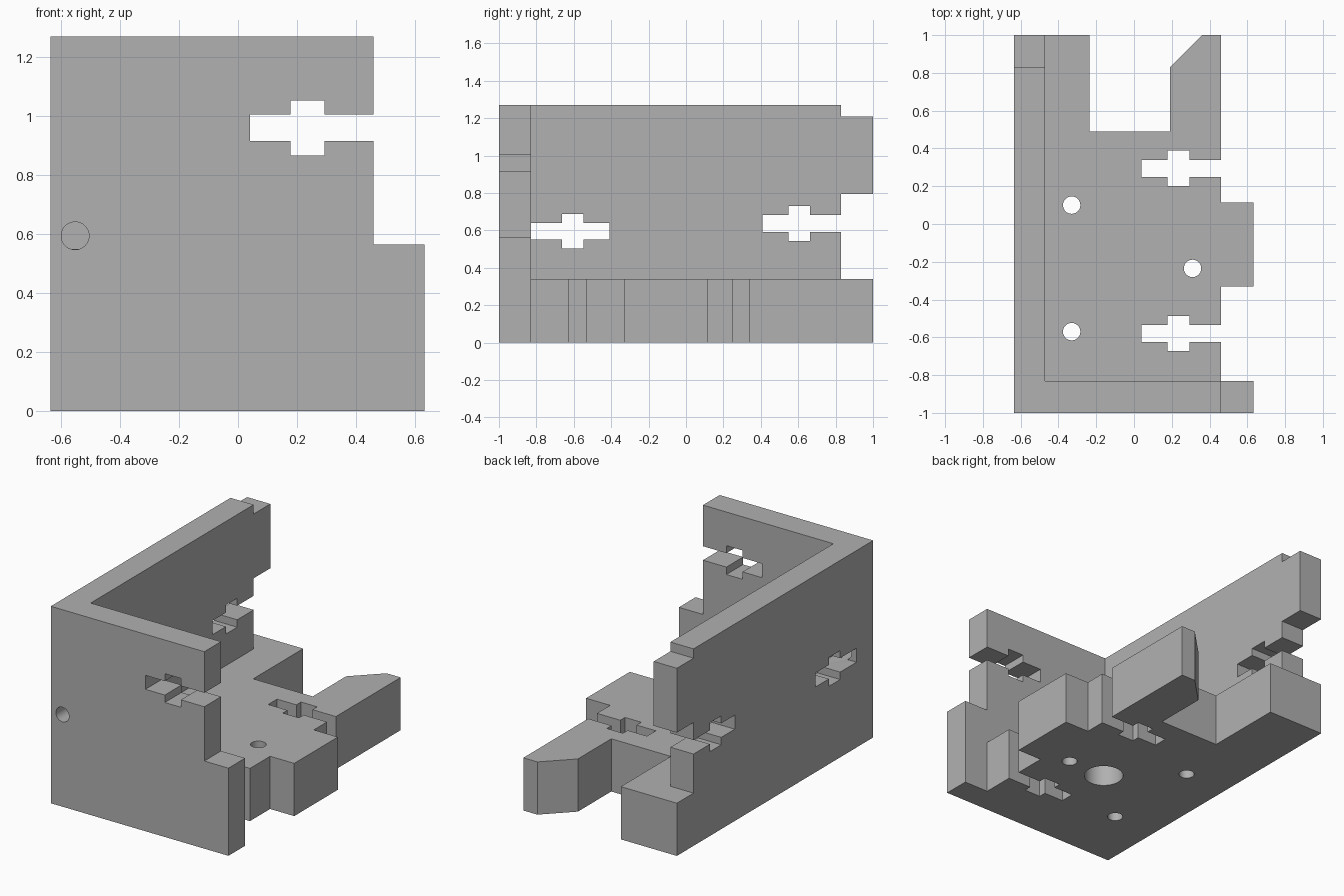
import bpy, bmesh, math
from mathutils import Matrix, Vector

if "Cube" in bpy.data.objects:
    bpy.data.objects.remove(bpy.data.objects["Cube"], do_unlink=True)

grey = bpy.data.materials.new("plain grey")
grey.use_nodes = True
COLOUR = (0.44, 0.44, 0.44, 1)
grey.diffuse_color = COLOUR
grey.node_tree.nodes["Principled BSDF"].inputs["Base Color"].default_value = COLOUR

LEFT, STEP, RIGHT = -0.635, 0.46, 0.632
FRONT, INNER, BACK = -1.0, -0.83, 1.0
FLOOR, TOP = 0.34, 1.27


def make_object(name, bm):
    bmesh.ops.recalc_face_normals(bm, faces=bm.faces)
    mesh = bpy.data.meshes.new(name)
    bm.to_mesh(mesh)
    bm.free()
    mesh.materials.append(grey)
    obj = bpy.data.objects.new(name, mesh)
    bpy.context.collection.objects.link(obj)
    return obj


def prism(name, outline, start, end, place):
    """Extrude a flat outline; place maps (u, v, depth) to x, y, z."""
    bm = bmesh.new()
    face = bm.faces.new([bm.verts.new(place(u, v, start)) for u, v in outline])
    moved = bmesh.ops.extrude_face_region(bm, geom=[face])["geom"]
    shift = Vector(place(0, 0, end)) - Vector(place(0, 0, start))
    bmesh.ops.translate(bm, vec=shift, verts=[g for g in moved if isinstance(g, bmesh.types.BMVert)])
    return make_object(name, bm)


def slot(mouth, centre, into, travel):
    """Cross-shaped nut slot entered from an edge at u = mouth."""
    half = [(0, .045), (.167, .045), (.167, .093), (.282, .093), (.282, .045), (.42, .045)]
    path = [(d, -h) for d, h in half] + [(d, h) for d, h in reversed(half)]
    return [(mouth + into * d, centre + travel * h) for d, h in path]


def cylinder(name, centre, radius, length, along_y=False):
    bm = bmesh.new()
    turn = Matrix.Rotation(math.pi / 2, 4, "X") if along_y else Matrix()
    bmesh.ops.create_cone(bm, cap_ends=True, segments=48, radius1=radius, radius2=radius,
                          depth=length, matrix=Matrix.Translation(centre) @ turn)
    obj = make_object(name, bm)
    obj.hide_render = True
    return obj


def combine(target, other, operation):
    mod = target.modifiers.new("combine", "BOOLEAN")
    mod.operation, mod.solver, mod.object = operation, "EXACT", other
    bpy.context.view_layer.objects.active = target
    bpy.ops.object.modifier_apply(modifier=mod.name)
    bpy.data.objects.remove(other, do_unlink=True)


# Base plate with two slots, a side tab and a forked back edge
base = [(LEFT, INNER), (STEP, INNER), *slot(STEP, -.58, -1, 1),
        (STEP, -.33), (RIGHT, -.33), (RIGHT, .115), (STEP, .115),
        *slot(STEP, .295, -1, 1), (STEP, BACK), (.36, BACK), (.19, -INNER),
        (.19, .49), (-.235, .49), (-.235, BACK), (LEFT, BACK)]
bracket = prism("corner_bracket", base, 0, FLOOR, lambda u, v, d: (u, v, d))

# Front wall with a slot and a wider foot
front = [(LEFT, 0), (RIGHT, 0), (RIGHT, .565), (STEP, .565),
         *slot(STEP, .96, -1, 1), (STEP, TOP), (LEFT, TOP)]
front_wall = prism("front_wall", front, FRONT, INNER, lambda u, v, d: (u, d, v))

# Side wall with a slot at each end and a back tab
side = [(INNER, FLOOR), (-INNER, FLOOR), *slot(-INNER, .637, -1, 1),
        (-INNER, .795), (BACK, .795), (BACK, 1.21), (-INNER, 1.21),
        (-INNER, TOP), (INNER, TOP), *slot(INNER, .595, 1, -1)]
side_wall = prism("side_wall", side, LEFT, -.47, lambda u, v, d: (d, u, v))

for wall in (front_wall, side_wall):
    combine(bracket, wall, "UNION")

# Screw holes through the base
for x, y in [(-.33, .1), (-.33, -.57), (.31, -.235)]:
    combine(bracket, cylinder("screw_hole", (x, y, .17), .046, 0.6), "DIFFERENCE")

# Round pocket under the base
combine(bracket, cylinder("round_pocket", (.042, -.235, 0), .117, 0.44), "DIFFERENCE")

# Screw hole from the front into the side wall slot
combine(bracket, cylinder("front_screw_hole", (-.552, -.95, .594), .047, 0.3, True), "DIFFERENCE")

# Merge flat neighbours and shade the holes smooth
bm = bmesh.new()
bm.from_mesh(bracket.data)
bmesh.ops.remove_doubles(bm, verts=bm.verts, dist=0.0001)
bmesh.ops.dissolve_limit(bm, angle_limit=0.01, verts=bm.verts, edges=bm.edges)
bm.to_mesh(bracket.data)
bm.free()
bpy.ops.object.select_all(action="DESELECT")
bracket.select_set(True)
bpy.context.view_layer.objects.active = bracket
bpy.ops.object.shade_smooth_by_angle(angle=math.radians(30))
